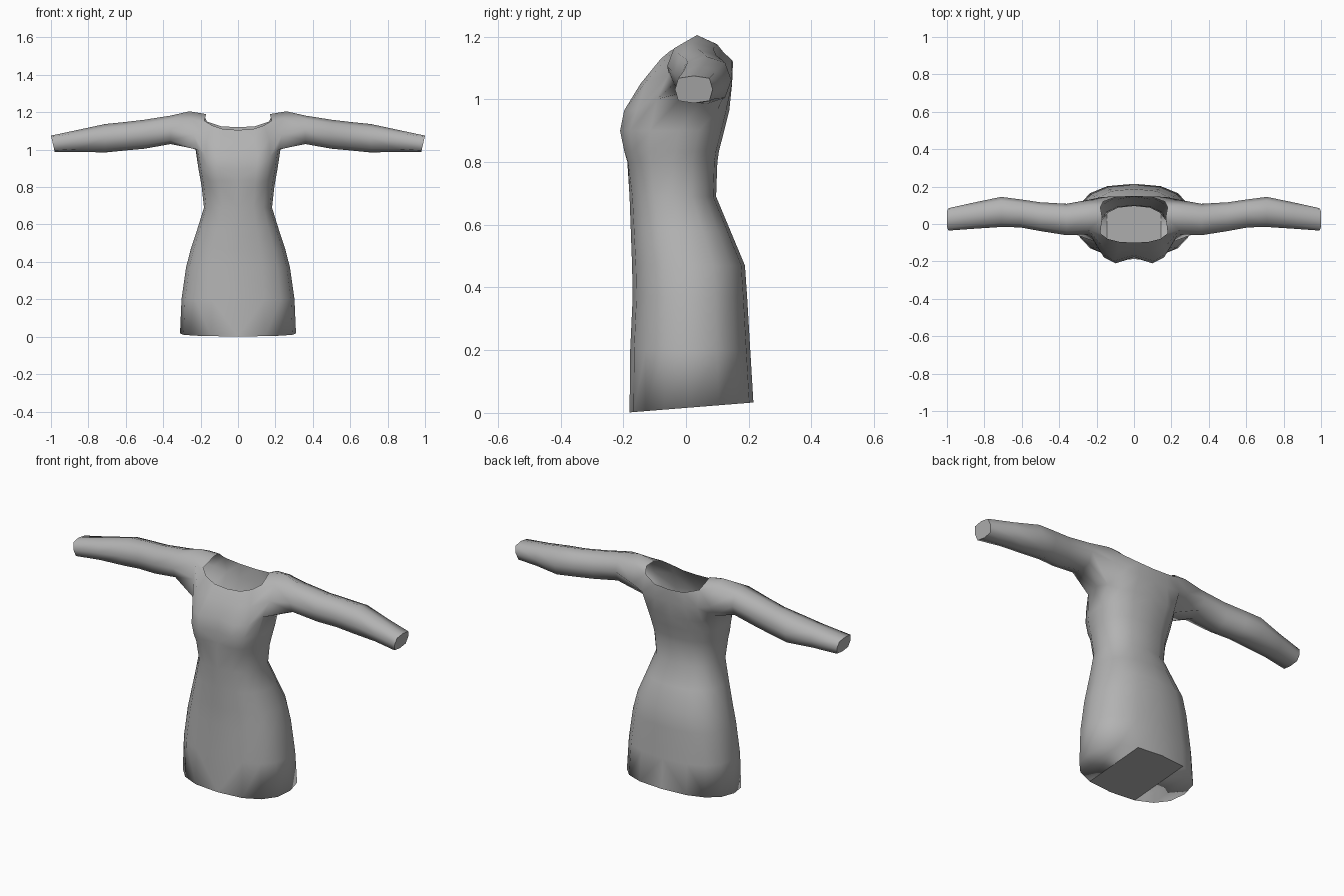
import bpy, bmesh, math
from mathutils import Vector

if "Cube" in bpy.data.objects:
    bpy.data.objects.remove(bpy.data.objects["Cube"])

cloth = bpy.data.materials.new("grey cloth")
cloth.diffuse_color = (0.45, 0.45, 0.45, 1)
cloth.use_nodes = True
cloth.node_tree.nodes["Principled BSDF"].inputs["Base Color"].default_value = cloth.diffuse_color

bm = bmesh.new()


def spow(v, e):
    return math.copysign(abs(v) ** e, v)


def vert(x, y, z):
    return bm.verts.new((x, y, z))


def bust(x, z):
    """Forward swell of the chest."""
    rise = max(0, 1 - ((z - 0.9) / (0.11 if z < 0.9 else 0.2)) ** 2)
    return 0.055 * rise * math.exp(-((x - 0.125) / 0.085) ** 2)


def half_ring(z, w, front, back, tilt=0.0):
    """Right half of a body section, from front centre to back centre."""
    ring = []
    for i in range(9):
        a = math.pi * i / 8
        x = 0 if i in (0, 8) else w * math.sin(a) ** 0.8
        y = (front + back) / 2 - (back - front) / 2 * spow(math.cos(a), 0.85)
        if i < 4:
            y -= bust(x, z)
        ring.append(vert(x, y, z + tilt * y))
    return ring


def bridge(a, b, closed=False):
    n = len(a)
    for i in range(n if closed else n - 1):
        j = (i + 1) % n
        bm.faces.new((a[i], a[j], b[j], b[i]))


# Skirt and bodice: height, half width, front y, back y
sections = [(0.2, 0.302, -0.178, 0.205), (0.37, 0.278, -0.17, 0.195),
            (0.47, 0.252, -0.172, 0.188), (0.58, 0.216, -0.176, 0.142),
            (0.69, 0.182, -0.18, 0.096), (0.8, 0.194, -0.186, 0.1),
            (0.835, 0.2, -0.175, 0.105), (0.9, 0.212, -0.17, 0.122),
            (0.965, 0.228, -0.16, 0.138)]
rows = [half_ring(0.016, 0.31, -0.18, 0.215, 0.08)]
rows += [half_ring(*s) for s in sections]
for a, b in zip(rows, rows[1:]):
    bridge(a, b)
base = rows[-1]
for i, z in ((3, 1.0), (4, 1.01), (5, 0.995)):      # armpit
    base[i].co.z = z

# Hem underside, with a flat middle strip
hem = rows[0]
strip = bm.faces.new((hem[0], hem[8], hem[7], hem[1]))
for i in (1, 2):
    bm.faces.new((hem[i], hem[8 - i], hem[7 - i], hem[i + 1]))
bm.faces.new((hem[3], hem[5], hem[4]))

# Upper chest and upper back either side of the armhole
chest = [vert(*p) for p in ((0, -0.135, 1.05), (0.085, -0.145, 1.05),
                            (0.165, -0.125, 1.06), (0.235, -0.055, 1.08))]
back = [vert(*p) for p in ((0.24, 0.13, 1.08), (0.17, 0.145, 1.06),
                           (0.09, 0.147, 1.05), (0, 0.147, 1.05))]
front_top = [vert(*p) for p in ((0, -0.1, 1.105), (0.08, -0.095, 1.11),
                                (0.14, -0.08, 1.13), (0.245, -0.03, 1.165))]
back_top = [vert(*p) for p in ((0.245, 0.1, 1.175), (0.165, 0.12, 1.15),
                               (0.09, 0.147, 1.125), (0, 0.15, 1.12))]
bridge(base[:4], chest)
bridge(chest, front_top)
bridge(base[5:], back)
bridge(back, back_top)

# Shoulder strap between the neckline and the armhole
peak = vert(0.26, 0.035, 1.205)
collar = [vert(*p) for p in ((0.18, -0.05, 1.155), (0.17, 0.035, 1.19), (0.18, 0.09, 1.18))]
bridge([front_top[3], peak, back_top[0]], collar)
bm.faces.new((front_top[2], front_top[3], collar[0]))
bm.faces.new((back_top[0], back_top[1], collar[2]))

# Sleeve: x, front y, back y, bottom z, top z
loop = [base[3], base[4], base[5], back[0], back_top[0], peak, front_top[3], chest[3]]
sleeve = [(0.36, -0.06, 0.108, 1.03, 1.182), (0.5, -0.038, 0.116, 1.005, 1.16),
          (0.61, -0.018, 0.132, 0.995, 1.147), (0.71, -0.016, 0.145, 0.985, 1.137),
          (0.85, -0.025, 0.116, 0.988, 1.107), (0.99, -0.035, 0.085, 0.988, 1.075)]
for x, y0, y1, z0, z1 in sleeve:
    e = 0.55 if x > 0.95 else 0.85
    ring = []
    for k in range(8):
        a = math.radians(225 + 45 * k)
        s = spow(round(math.sin(a), 6), e)
        lean = 0.01 * s if x > 0.95 else 0
        ring.append(vert(x + lean, (y0 + y1) / 2 + (y1 - y0) / 2 * spow(round(math.cos(a), 6), e),
                         (z0 + z1) / 2 + (z1 - z0) / 2 * s))
    bridge(loop, ring, True)
    loop = ring
cuff = bm.faces.new(loop)

bmesh.ops.recalc_face_normals(bm, faces=bm.faces[:])
for f in bm.faces:
    f.smooth = f not in (cuff, strip)
for e in cuff.edges:
    e.smooth = False

mesh = bpy.data.meshes.new("dress")
bm.to_mesh(mesh)
bm.free()
mesh.materials.append(cloth)
dress = bpy.data.objects.new("dress", mesh)
bpy.context.collection.objects.link(dress)

# Left half
mirror = dress.modifiers.new("mirror", 'MIRROR')
mirror.use_clip = True
